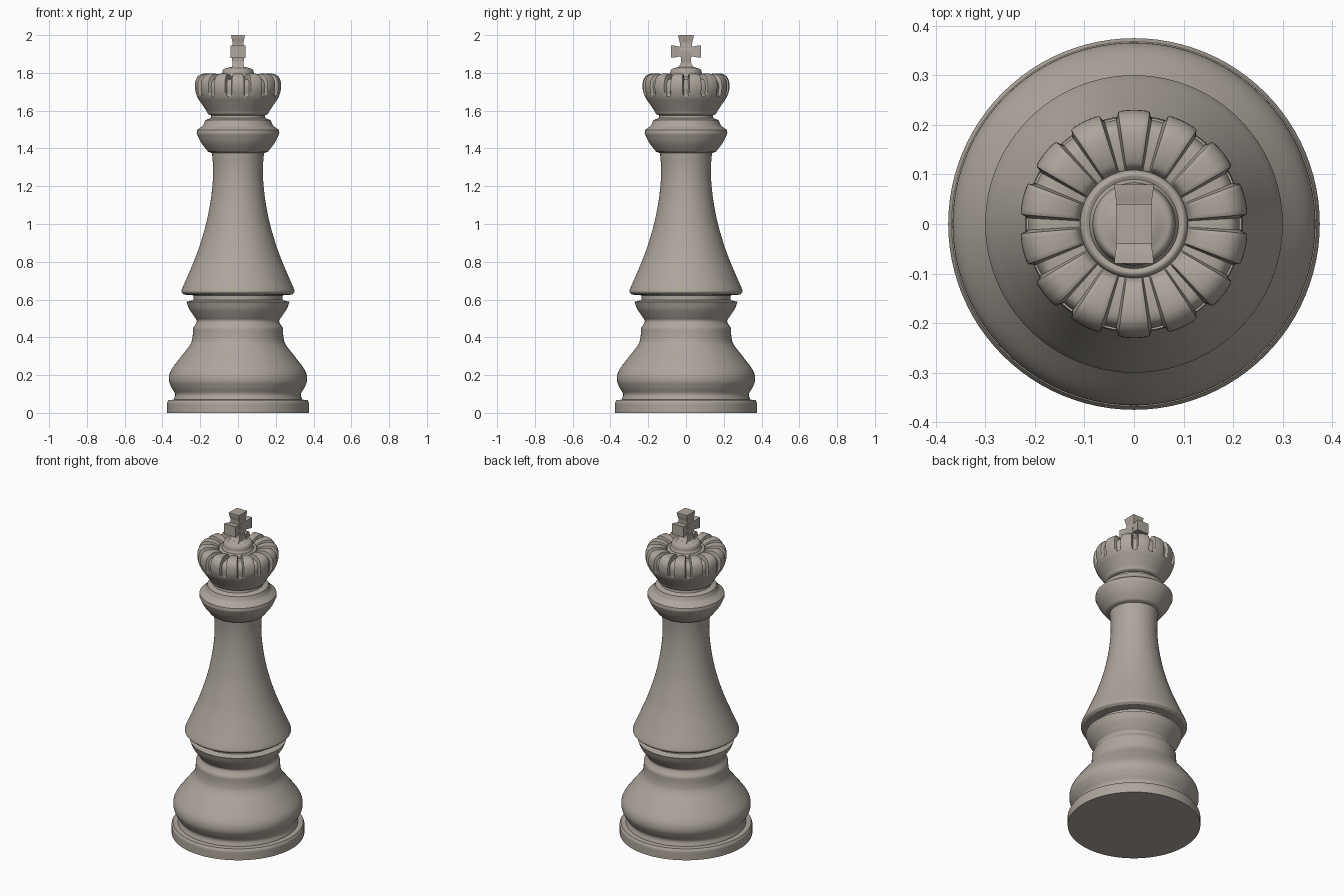
import bpy, bmesh, math
from mathutils import Vector

cube = bpy.data.objects.get("Cube")
if cube:
    bpy.data.objects.remove(cube, do_unlink=True)

stone = bpy.data.materials.new("warm_grey_stone")
stone.use_nodes = True
colour = (0.42, 0.38, 0.335, 1)
stone.diffuse_color = colour
stone.node_tree.nodes["Principled BSDF"].inputs["Base Color"].default_value = colour


def finish(name, bm, angle=35):
    bmesh.ops.remove_doubles(bm, verts=bm.verts, dist=1e-5)
    bmesh.ops.recalc_face_normals(bm, faces=bm.faces)
    mesh = bpy.data.meshes.new(name)
    bm.to_mesh(mesh)
    bm.free()
    mesh.materials.append(stone)
    obj = bpy.data.objects.new(name, mesh)
    bpy.context.collection.objects.link(obj)
    bpy.ops.object.select_all(action="DESELECT")
    obj.select_set(True)
    bpy.context.view_layer.objects.active = obj
    bpy.ops.object.shade_smooth_by_angle(angle=math.radians(angle))
    return obj


def curve(points, steps=5):
    """Smooth curve through the points (Catmull-Rom)."""
    p = [Vector(q) for q in points]
    p = [2 * p[0] - p[1]] + p + [2 * p[-1] - p[-2]]
    out = []
    for a, b, c, d in zip(p, p[1:], p[2:], p[3:]):
        for k in range(steps):
            t = k / steps
            out.append(0.5 * (2 * b + (c - a) * t + (2 * a - 5 * b + 4 * c - d) * t ** 2
                              + (3 * b - a - 3 * c + d) * t ** 3))
    return out + [p[-2]]


def skin(bm, rings):
    """Join closed rings of points and cap both ends."""
    rows = [[bm.verts.new(q) for q in ring] for ring in rings]
    n = len(rows[0])
    for lo, hi in zip(rows, rows[1:]):
        for i in range(n):
            j = (i + 1) % n
            bm.faces.new((lo[i], lo[j], hi[j], hi[i]))
    bm.faces.new(rows[0][::-1])
    bm.faces.new(rows[-1])


def lathe(name, runs, n=96):
    """Turn a profile made of smooth runs with crisp corners between them."""
    bm = bmesh.new()
    profile = [q for run in runs for q in curve(run)]
    profile = [q for i, q in enumerate(profile) if i == 0 or (q - profile[i - 1]).length > 1e-4]
    skin(bm, [[(r * math.cos(2 * math.pi * i / n), r * math.sin(2 * math.pi * i / n), z)
               for i in range(n)] for r, z in profile])
    return finish(name, bm)


# Base plinth, bell and waist
lathe("base", [
    [(.375, 0), (.375, .055)], [(.375, .055), (.368, .068)], [(.368, .068), (.34, .07)],
    [(.34, .07), (.333, .10), (.352, .135), (.366, .175), (.355, .225), (.30, .30),
     (.254, .36), (.241, .40), (.238, .45)],
    [(.238, .45), (.218, .485), (.232, .51), (.258, .55), (.273, .588)],
    [(.273, .588), (.235, .597)], [(.235, .597), (.235, .63)]])

# Tall flared body
lathe("body", [
    [(.23, .622), (.285, .626)], [(.285, .626), (.30, .64), (.295, .66)],
    [(.295, .66), (.262, .735), (.215, .85), (.173, .985), (.147, 1.11), (.134, 1.22),
     (.132, 1.30), (.138, 1.38)]])

# Collar
lathe("collar", [
    [(.135, 1.375), (.158, 1.382)], [(.158, 1.382), (.195, 1.43), (.219, 1.48)],
    [(.219, 1.48), (.217, 1.497)], [(.217, 1.497), (.188, 1.52), (.179, 1.535), (.173, 1.55)],
    [(.173, 1.55), (.145, 1.56)], [(.145, 1.56), (.14, 1.585)]])

# Crown: fourteen lobes; each profile point pairs the lobe with the groove floor
LOBES, STEPS = 14, 16
bowl = [(.14, 1.575), (.158, 1.582), (.168, 1.60), (.195, 1.64), (.217, 1.675)]
lobe = bowl + [(.23, 1.72), (.225, 1.765), (.20, 1.792), (.16, 1.796), (.122, 1.785), (.108, 1.765)]
floor = bowl + [(.208, 1.682), (.213, 1.73), (.198, 1.762), (.16, 1.768), (.122, 1.764), (.108, 1.76)]
bm = bmesh.new()
rings = []
for a, b in zip(curve(lobe), curve(floor)):
    ring = []
    for i in range(LOBES * STEPS):
        u = abs((i % STEPS) / STEPS - 0.5) * 2          # 1 at lobe middle, 0 in groove
        t = min(1, max(0, (u - 0.25) / 0.2))
        h = math.sqrt(1 - (1 - t) ** 2) * (1 - 0.06 * (1 - u))
        r, z = b.lerp(a, h)
        ang = math.pi / 2 + 2 * math.pi * i / (LOBES * STEPS)
        ring.append((r * math.cos(ang), r * math.sin(ang), z))
    rings.append(ring)
skin(bm, rings)
finish("crown", bm, 50)

# Crown centre: ring and stepped finial foot
lathe("crown_centre", [
    [(.11, 1.75), (.108, 1.772), (.10, 1.781), (.09, 1.778)],
    [(.09, 1.778), (.084, 1.79), (.083, 1.805), (.076, 1.82), (.06, 1.825)],
    [(.06, 1.825), (.04, 1.832)]], 64)


def block(bm, sections, axis):
    """Loft rectangles (half width, half depth, position) along y or z."""
    rings = []
    for w, d, p in curve(sections, 4):
        corners = [(w, d), (-w, d), (-w, -d), (w, -d)]
        rings.append([(x, e, p) if axis == "z" else (x, p, e + 1.913) for x, e in corners])
    skin(bm, rings)


# Cross: flared upright with flared arms
bm = bmesh.new()
block(bm, [(.036, .05, 1.82), (.029, .028, 1.85), (.034, .028, 1.885), (.036, .032, 1.92),
           (.029, .032, 1.955), (.034, .039, 1.985), (.036, .04, 2.0)], "z")
finish("cross_upright", bm, 40)
bm = bmesh.new()
block(bm, [(.04, .033, -.08), (.038, .031, -.06), (.034, .026, -.03), (.034, .026, .03),
           (.038, .031, .06), (.04, .033, .08)], "y")
finish("cross_arms", bm, 40)
